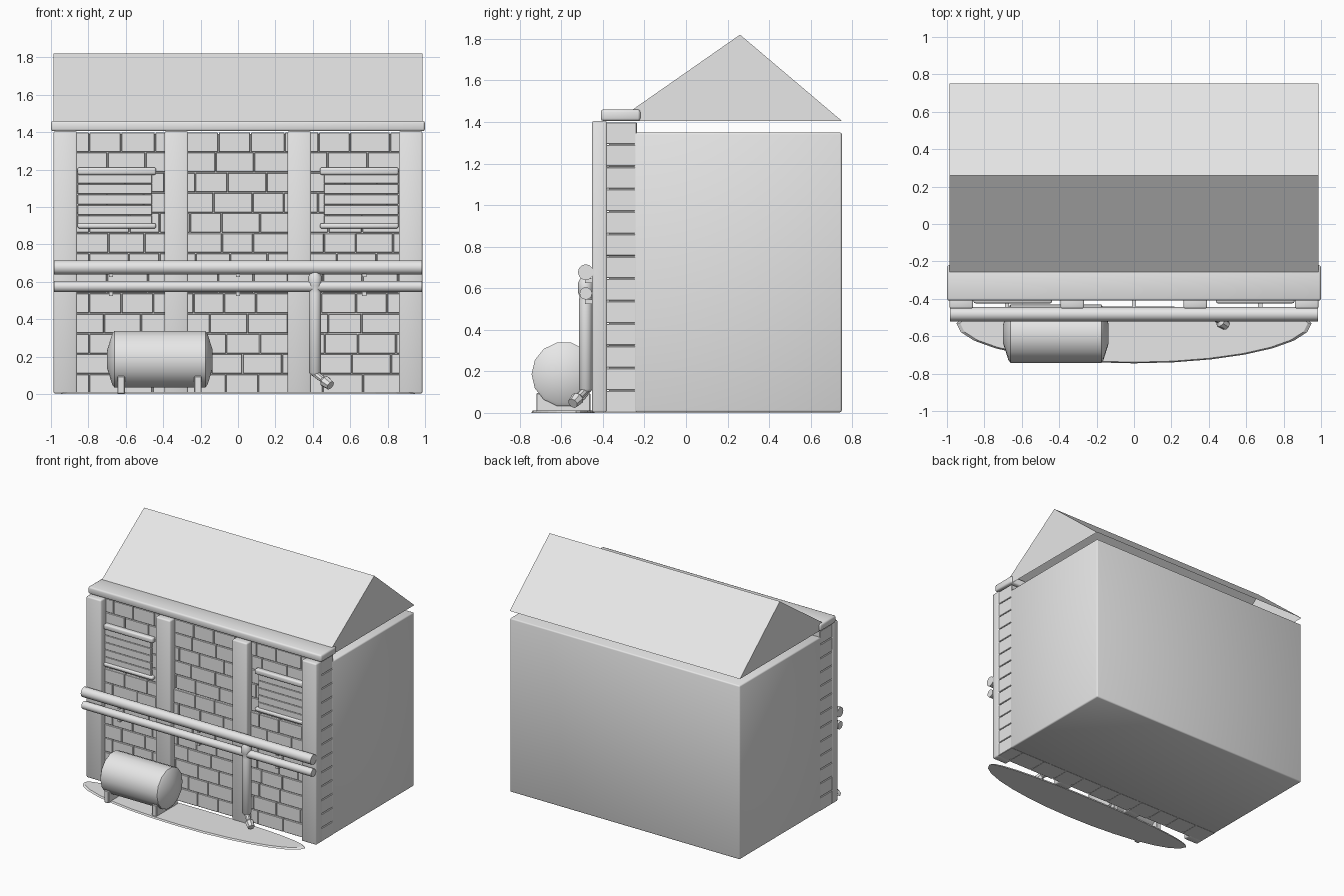
import bpy, bmesh, math, random
from mathutils import Vector, Matrix

random.seed(4)
cube = bpy.data.objects.get("Cube")
if cube:
    bpy.data.objects.remove(cube, do_unlink=True)

grey = bpy.data.materials.new("plain grey")
grey.use_nodes = True
grey.diffuse_color = (0.8, 0.8, 0.8, 1)
grey.node_tree.nodes["Principled BSDF"].inputs["Base Color"].default_value = (0.8, 0.8, 0.8, 1)


def finish(name, bm, smooth=None):
    """Turn a bmesh into an object; smooth is an angle in degrees or None."""
    bmesh.ops.recalc_face_normals(bm, faces=bm.faces)
    mesh = bpy.data.meshes.new(name)
    bm.to_mesh(mesh)
    bm.free()
    mesh.materials.append(grey)
    ob = bpy.data.objects.new(name, mesh)
    bpy.context.collection.objects.link(ob)
    if smooth:
        bpy.ops.object.select_all(action='DESELECT')
        ob.select_set(True)
        bpy.context.view_layer.objects.active = ob
        bpy.ops.object.shade_smooth_by_angle(angle=math.radians(smooth))
    return ob


def add_box(bm, x, y, z, bevel=0.0, segments=1):
    """Box from (min, max) ranges, with optional rounded edges."""
    size = [b - a for a, b in (x, y, z)]
    mid = [(a + b) / 2 for a, b in (x, y, z)]
    m = Matrix.Translation(mid) @ Matrix.Diagonal((*size, 1))
    verts = bmesh.ops.create_cube(bm, size=1, matrix=m)["verts"]
    if bevel:
        edges = list({e for v in verts for e in v.link_edges})
        bmesh.ops.bevel(bm, geom=edges, offset=bevel, segments=segments,
                        profile=0.5, affect='EDGES')


def box(name, x, y, z, bevel=0.0, segments=1, smooth=None):
    bm = bmesh.new()
    add_box(bm, x, y, z, bevel, segments)
    return finish(name, bm, smooth)


def add_turned(bm, start, direction, profile, sides=12):
    """Revolve (distance, radius) pairs around an axis."""
    rot = Vector(direction).to_track_quat('Z', 'Y')
    rings = []
    for d, r in profile:
        rings.append([bm.verts.new(Vector(start) + rot @ Vector(
            (r * math.cos(2 * math.pi * i / sides),
             r * math.sin(2 * math.pi * i / sides), d))) for i in range(sides)])
    for a, b in zip(rings, rings[1:]):
        for i in range(sides):
            j = (i + 1) % sides
            bm.faces.new((a[i], a[j], b[j], b[i]))
    bm.faces.new(rings[0])
    bm.faces.new(rings[-1])


def turned(name, start, direction, profile, sides=12, smooth=40):
    bm = bmesh.new()
    add_turned(bm, start, direction, profile, sides)
    return finish(name, bm, smooth)


# Main building block
box("building_body", (-0.985, 0.985), (-0.25, 0.75), (0.003, 1.35), 0.01, 2, 180)

# Gabled roof, open underneath
bm = bmesh.new()
ends = [[bm.verts.new((x, y, z)) for y, z in ((-0.335, 1.405), (0.26, 1.82), (0.75, 1.405))]
        for x in (-0.987, 0.987)]
for tri in ends:
    bm.faces.new(tri)
for i in range(2):
    bm.faces.new((ends[0][i], ends[0][i + 1], ends[1][i + 1], ends[1][i]))
finish("roof", bm)

# Front wall core and brick courses
box("wall_core", (-0.975, 0.975), (-0.37, -0.24), (0.003, 1.39))
bm = bmesh.new()
rows, width, gap = 13, 0.19, 0.004
height = 1.4 / rows
for row in range(rows):
    z = row * height
    x = -0.985
    step = width * (0.5 if row % 2 else 1)
    while x < 0.98:
        end = min(x + step, 0.985)
        if 0.985 - end < 0.04:
            end = 0.985
        front = (-0.398 if z < 0.8 else -0.388) - random.uniform(0, 0.005)
        add_box(bm, (x + gap / 2, end - gap / 2), (front, -0.237),
                (z + gap / 2, z + height - gap / 2), 0.003)
        x = end
        step = width * random.uniform(0.85, 1.15)
finish("brick_wall", bm)

# Pillars and cornice
for i, x in enumerate((-0.923, -0.33, 0.328, 0.923)):
    box(f"pillar_{i + 1}", (x - 0.0635, x + 0.0635), (-0.452, -0.38),
        (0.002, 1.405), 0.01, 2, 180)
box("cornice", (-1, 1), (-0.41, -0.22), (1.405, 1.46), 0.012, 2, 60)

# Shuttered windows with rounded lintel and sill
for side, s in (("right", -1), ("left", 1)):
    bm = bmesh.new()
    x0, x1 = sorted((s * 0.46, s * 0.857))
    slats = 5
    for i in range(slats):
        z = 0.9 + 0.28 * i / slats
        add_box(bm, (x0, x1), (-0.409, -0.38), (z + 0.001, z + 0.28 / slats - 0.001), 0.002)
    finish(f"{side}_window_shutter", bm)
    x0, x1 = sorted((s * 0.438, s * 0.858))
    for part, z0, z1 in (("lintel", 1.172, 1.212), ("sill", 0.885, 0.913)):
        box(f"{side}_window_{part}", (x0, x1), (-0.424, -0.38), (z0, z1), 0.01, 2, 60)

# Horizontal pipes and their wall brackets
for name, z, r in (("upper_pipe", 0.677, 0.038), ("lower_pipe", 0.575, 0.03)):
    turned(name, (-0.985, -0.482, z), (1, 0, 0), [(0, r), (1.97, r)])
bm = bmesh.new()
for x in (-0.68, 0, 0.675):
    for z in (0.632, 0.532):
        add_box(bm, (x - 0.011, x + 0.011), (-0.487, -0.385), (z - 0.007, z + 0.014))
finish("pipe_brackets", bm)

# Downpipe with collar, pointed cap and spout
turned("downpipe", (0.412, -0.483, 0.1), (0, 0, 1),
       [(0, 0.02), (0.015, 0.033), (0.44, 0.033), (0.46, 0.029), (0.48, 0.037),
        (0.525, 0.037), (0.55, 0.024), (0.575, 0.004)])
turned("spout", (0.405, -0.48, 0.115), (0.09, -0.065, -0.07),
       [(0, 0.02), (0.07, 0.018), (0.085, 0.032), (0.13, 0.026)], 8)

# Storage tank with shallow domed ends
turned("tank", (-0.70, -0.587, 0.186), (1, 0, 0),
       [(0, 0.05), (0.028, 0.14), (0.04, 0.156), (0.525, 0.156), (0.537, 0.14), (0.565, 0.05)],
       14, 35)
for name, x in (("tank_leg_right", -0.625), ("tank_leg_left", -0.215)):
    box(name, (x - 0.02, x + 0.02), (-0.72, -0.46), (0.002, 0.095), 0.004)

# Lens-shaped ground patch, slightly raised inside its rim
bm = bmesh.new()
rim_low, rim_high = [], []
count = 28
for i in range(count):
    a = 2 * math.pi * i / count
    c, sn = math.cos(a), math.sin(a)
    depth = 0.09 if sn > 0 else 0.215
    rim_low.append(bm.verts.new((0.95 * c, -0.53 + depth * sn, 0)))
    rim_high.append(bm.verts.new((0.93 * c, -0.53 + depth * 0.97 * sn, 0.012)))
bm.faces.new(rim_low)
for i in range(count):
    j = (i + 1) % count
    bm.faces.new((rim_low[i], rim_low[j], rim_high[j], rim_high[i]))
bm.faces.new(rim_high)
finish("ground_patch", bm)
